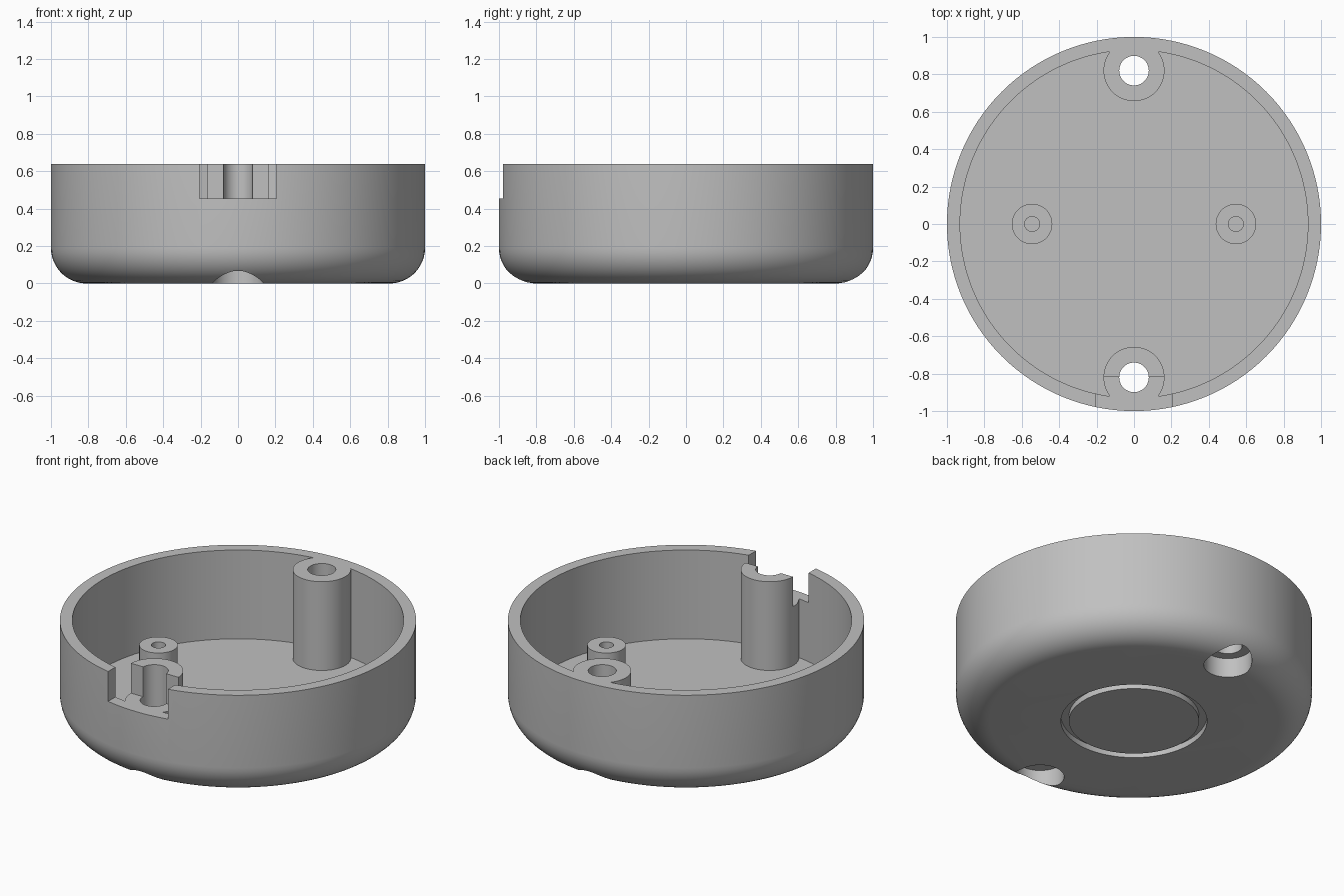
import bpy, bmesh, math
from mathutils import Matrix

if "Cube" in bpy.data.objects:
    bpy.data.objects.remove(bpy.data.objects["Cube"])

SEG = 128
grey = bpy.data.materials.new("plain grey")
grey.diffuse_color = (0.53, 0.53, 0.53, 1)
grey.use_nodes = True
grey.node_tree.nodes["Principled BSDF"].inputs["Base Color"].default_value = grey.diffuse_color


def new_object(name, bm):
    bmesh.ops.recalc_face_normals(bm, faces=bm.faces)
    me = bpy.data.meshes.new(name)
    bm.to_mesh(me)
    bm.free()
    ob = bpy.data.objects.new(name, me)
    me.materials.append(grey)
    bpy.context.collection.objects.link(ob)
    return ob


def lathe(name, profile, closed=False):
    """Spin (radius, z) points around the z axis."""
    bm = bmesh.new()
    vs = [bm.verts.new((r, 0, z)) for r, z in profile]
    es = [bm.edges.new(p) for p in zip(vs, vs[1:])]
    if closed:
        es.append(bm.edges.new((vs[-1], vs[0])))
    bmesh.ops.spin(bm, geom=vs + es, cent=(0, 0, 0), axis=(0, 0, 1),
                   angle=2 * math.pi, steps=SEG)
    bmesh.ops.remove_doubles(bm, verts=bm.verts, dist=1e-5)
    if not closed:  # flat end caps
        bmesh.ops.holes_fill(bm, edges=[e for e in bm.edges if e.is_boundary], sides=0)
    return new_object(name, bm)


def cylinder(name, x, y, r, z0, z1, seg=64):
    bm = bmesh.new()
    bmesh.ops.create_cone(bm, cap_ends=True, segments=seg, radius1=r, radius2=r,
                          depth=z1 - z0,
                          matrix=Matrix.Translation((x, y, (z0 + z1) / 2)))
    return new_object(name, bm)


def box(name, lo, hi):
    bm = bmesh.new()
    bmesh.ops.create_cube(bm, size=1)
    for v in bm.verts:
        v.co = [a if c < 0 else b for a, b, c in zip(lo, hi, v.co)]
    return new_object(name, bm)


def subtract(target, cutter):
    mod = target.modifiers.new("cut", 'BOOLEAN')
    mod.operation, mod.solver, mod.object = 'DIFFERENCE', 'EXACT', cutter
    bpy.context.view_layer.objects.active = target
    bpy.ops.object.modifier_apply(modifier=mod.name)
    bpy.data.objects.remove(cutter)


# Outer shell: straight wall with a rounded bottom edge
R, H, F = 1.0, 0.64, 0.19
arc = [(R - F + F * math.sin(a), F - F * math.cos(a))
       for a in (math.pi / 2 * i / 12 for i in range(13))]
housing = lathe("housing", arc + [(R, H)])

# Cavity, leaving two tall screw posts and two short standoffs standing
cavity = cylinder("cavity", 0, 0, 0.93, 0.09, 0.9, SEG)
for s in (-1, 1):
    subtract(cavity, cylinder("screw_post", 0, s * 0.82, 0.163, 0, 1))
    subtract(cavity, cylinder("standoff", s * 0.545, 0, 0.108, 0, 0.34))
subtract(housing, cavity)

# Through holes with counterbores, and blind standoff holes
for s in (-1, 1):
    subtract(housing, cylinder("screw_hole", 0, s * 0.82, 0.079, -0.1, 0.9))
    subtract(housing, cylinder("counterbore", 0, s * 0.82, 0.135, -0.1, 0.12))
    subtract(housing, cylinder("pilot_hole", s * 0.545, 0, 0.04, 0.1, 0.5, 32))

# Cable notch through the front wall and the front half of its post
subtract(housing, box("notch", (-0.205, -1.2, 0.455), (0.205, -0.815, 0.9)))

# Ring groove under the base
subtract(housing, lathe("groove", [(0.365, -0.1), (0.41, -0.1), (0.41, 0.035),
                                   (0.365, 0.035)], closed=True))

bpy.ops.object.select_all(action='DESELECT')
housing.select_set(True)
bpy.context.view_layer.objects.active = housing
bpy.ops.object.shade_smooth_by_angle(angle=math.radians(30))
